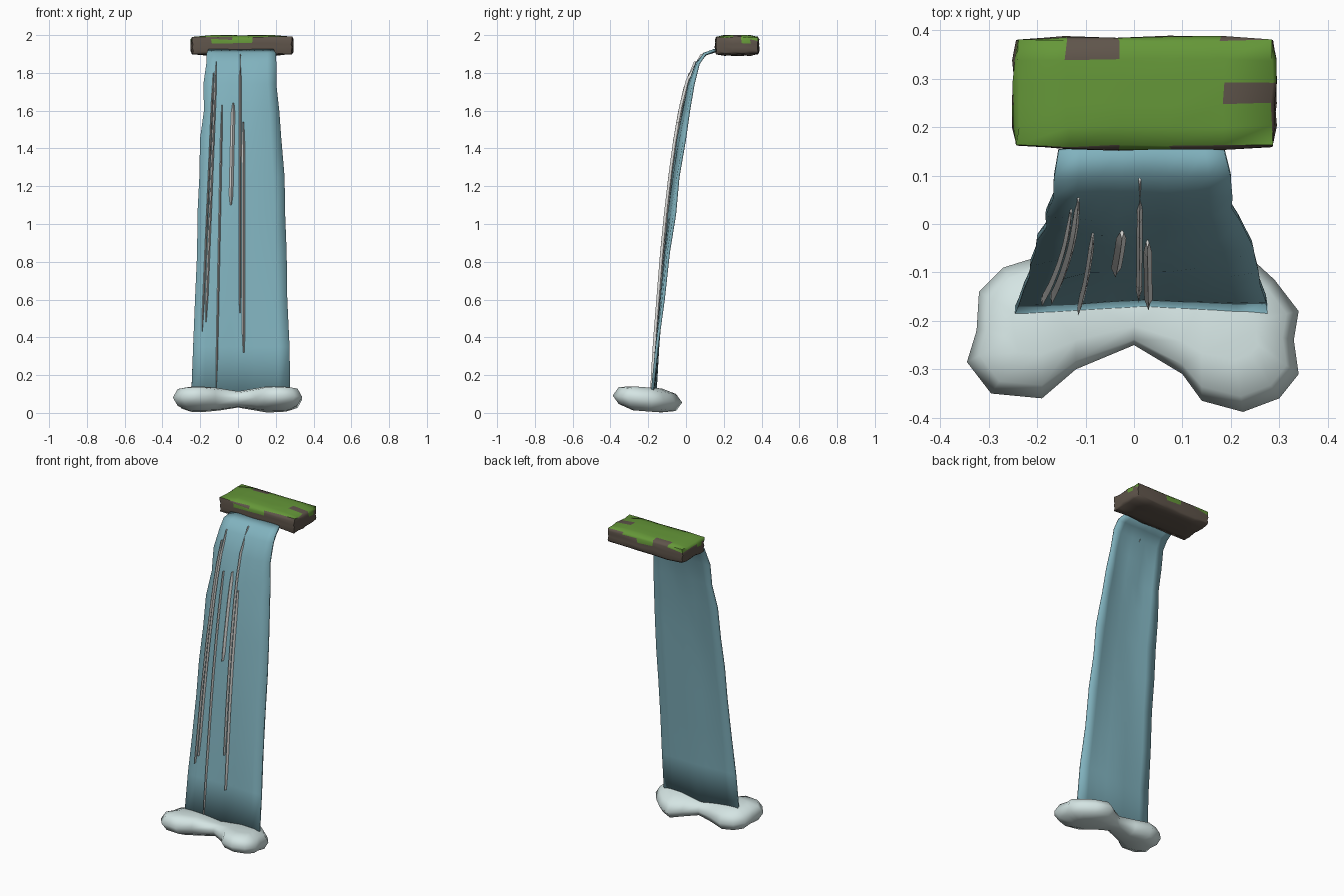
import bpy, bmesh, math, random
from mathutils import Vector

random.seed(4)
cube = bpy.data.objects.get("Cube")
if cube:
    bpy.data.objects.remove(cube, do_unlink=True)


def material(name, rgb):
    m = bpy.data.materials.new(name)
    m.use_nodes = True
    m.diffuse_color = (*rgb, 1)
    bsdf = next(n for n in m.node_tree.nodes if n.type == 'BSDF_PRINCIPLED')
    bsdf.inputs["Base Color"].default_value = (*rgb, 1)
    return m


grass = material("grass green", (0.13, 0.31, 0.04))
rock = material("rock brown", (0.115, 0.09, 0.07))
water = material("water blue", (0.22, 0.45, 0.52))
foam_mat = material("foam white", (0.66, 0.78, 0.77))
streak_mat = material("streak white", (0.75, 0.75, 0.73))


def finish(bm, name, mats, angle):
    bmesh.ops.recalc_face_normals(bm, faces=bm.faces)
    me = bpy.data.meshes.new(name)
    bm.to_mesh(me)
    bm.free()
    ob = bpy.data.objects.new(name, me)
    bpy.context.collection.objects.link(ob)
    for m in mats:
        me.materials.append(m)
    bpy.ops.object.select_all(action='DESELECT')
    ob.select_set(True)
    bpy.context.view_layer.objects.active = ob
    bpy.ops.object.shade_smooth_by_angle(angle=math.radians(angle))
    return ob


def bridge(bm, a, b, closed=True):
    n = len(a)
    for i in range(n if closed else n - 1):
        j = (i + 1) % n
        bm.faces.new((a[i], a[j], b[j], b[i]))


def jitter(s):
    return random.uniform(-s, s)


# Falling water follows this profile: height, depth, left edge, right edge
FALL = [(0.07, -0.165, -0.245, 0.28), (0.35, -0.15, -0.235, 0.275),
        (0.6, -0.13, -0.23, 0.265), (0.85, -0.11, -0.22, 0.255),
        (1.05, -0.09, -0.21, 0.25), (1.25, -0.067, -0.2, 0.24),
        (1.45, -0.04, -0.195, 0.225), (1.6, -0.014, -0.185, 0.215),
        (1.74, 0.018, -0.18, 0.205), (1.85, 0.06, -0.165, 0.2),
        (1.9, 0.105, -0.16, 0.2), (1.92, 0.17, -0.155, 0.19)]


def fall_depth(z):
    for a, b in zip(FALL, FALL[1:]):
        if z <= b[0]:
            return a[1] + (b[1] - a[1]) * (z - a[0]) / (b[0] - a[0])
    return FALL[-1][1]


# Water sheet: gently rippled, with the outer edges curling back above the foot
bm = bmesh.new()
cols = 8
rows = []
for k, (z, y, xl, xr) in enumerate(FALL):
    row = []
    curl = math.sin(math.pi * k / (len(FALL) - 1))
    for i in range(cols + 1):
        u = i / cols * 2 - 1
        x = xl + (xr - xl) * (u + 1) / 2
        bend = -0.018 * abs(u) * (1 - curl) + 0.03 * curl * max(0, u) ** 2
        bend += 0.015 * curl * max(0, -u) ** 3
        edge = jitter(0.006) if abs(u) == 1 else 0
        row.append(bm.verts.new((x + edge, y + bend + jitter(0.005) * curl, z)))
    rows.append(row)
for a, b in zip(rows, rows[1:]):
    bridge(bm, a, b, closed=False)
sheet = finish(bm, "water_sheet", [water], 60)
solid = sheet.modifiers.new("thickness", 'SOLIDIFY')
solid.thickness = 0.015
solid.offset = 0


# Light streaks: tapered ridged strips lying on the front of the sheet
def streak(name, x_top, z_top, x_low, z_low, width):
    bm = bmesh.new()
    prev = None
    steps = 10
    for i in range(steps + 1):
        t = i / steps
        z = z_top + (z_low - z_top) * t
        x = x_top + (x_low - x_top) * t
        w = width / 2 * (0.4 if i in (0, steps) else 1)
        y = fall_depth(z) - 0.013
        ring = [bm.verts.new((x + dx * w, y + dy, z))
                for dx, dy in ((-1, 0), (0, -0.014), (1, 0), (0, 0.006))]
        if prev:
            bridge(bm, prev, ring)
        else:
            bm.faces.new(ring)
        prev = ring
    bm.faces.new(prev)
    finish(bm, name, [streak_mat], 30)


STREAKS = [(-0.115, 1.86, -0.17, 0.48, 0.014), (-0.13, 1.8, -0.19, 0.43, 0.01),
           (-0.085, 1.63, -0.115, 0.13, 0.011), (-0.025, 1.64, -0.038, 1.1, 0.021),
           (0.012, 1.9, 0.01, 0.53, 0.012), (0.028, 1.54, 0.03, 0.32, 0.017)]
for i, s in enumerate(STREAKS):
    streak(f"water_streak_{i + 1}", *s)

# Foam: two-lobed puddle, its outline stacked in rings about a spine
OUTLINE = [(-0.345, -0.285), (-0.295, -0.35), (-0.19, -0.36), (-0.12, -0.3),
           (0, -0.25), (0.1, -0.31), (0.14, -0.365), (0.225, -0.388),
           (0.3, -0.36), (0.34, -0.31), (0.33, -0.24), (0.34, -0.18),
           (0.29, -0.115), (0.23, -0.06), (0.15, -0.02), (0.08, -0.07),
           (0, -0.12), (-0.1, -0.1), (-0.19, -0.065), (-0.27, -0.09),
           (-0.32, -0.14), (-0.325, -0.22)]
bm = bmesh.new()
rings = []
for f, dz in ((0.4, -0.065), (0.82, -0.045), (1, 0), (0.82, 0.045), (0.4, 0.062)):
    ring = []
    for x, y in OUTLINE:
        sx = max(-0.2, min(0.2, x))
        sy = -0.185 - 0.12 * abs(sx)
        thick = 0.65 + 0.35 * min(1, abs(x) / 0.15)
        tilt = (y + 0.2) * -0.1
        z = 0.073 + dz * thick + tilt * (1 if f > 0.5 else 0.3)
        ring.append(bm.verts.new((sx + (x - sx) * f, sy + (y - sy) * f, max(0, z))))
    rings.append(ring)
for a, b in zip(rings, rings[1:]):
    bridge(bm, a, b)
bmesh.ops.triangulate(bm, faces=[bm.faces.new(rings[0]), bm.faces.new(rings[-1])])
finish(bm, "foam_pool", [foam_mat], 80)

# Rock ledge: rounded, uneven slab with a grassy top that spills over the rim
bm = bmesh.new()
bmesh.ops.create_cube(bm, size=2)
bmesh.ops.subdivide_edges(bm, edges=bm.edges[:], cuts=4, use_grid_fill=True)
for v in bm.verts:
    p = v.co
    extremes = sum(abs(c) > 0.99 for c in p)
    pull = Vector((1, 1, 1))
    if extremes > 1:
        pull = Vector((0.97, 0.94, 0.82))
    p = Vector(a * b for a, b in zip(p, pull))
    v.co = (0.022 + p.x * 0.27 + jitter(0.004),
            0.27 + p.y * 0.116 + jitter(0.003),
            min(2, 1.945 + p.z * 0.053 + jitter(0.004)))
bm.normal_update()
for f in bm.faces:
    c = f.calc_center_median()
    rim = abs(c.x - 0.022) > 0.2 or abs(c.y - 0.27) > 0.08
    if f.normal.z > 0.5:
        f.material_index = 1 if rim and random.random() < 0.08 else 0
    else:
        f.material_index = 0 if c.z > 1.965 and random.random() < 0.35 else 1
finish(bm, "rock_ledge", [grass, rock], 70)
